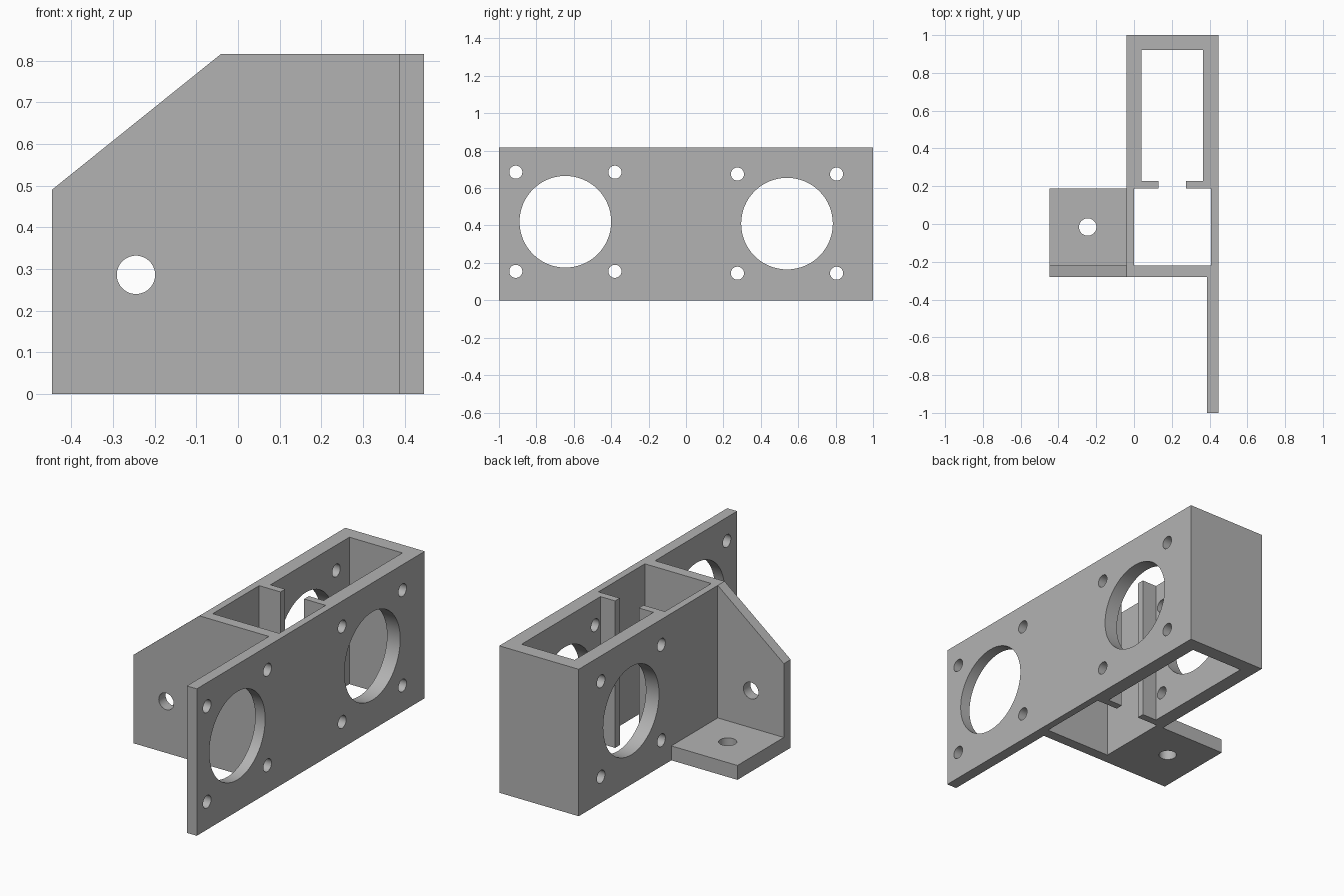
import bpy, bmesh, math
from mathutils import Matrix, Vector

cube = bpy.data.objects.get("Cube")
if cube:
    bpy.data.objects.remove(cube, do_unlink=True)

HEIGHT = 0.816
TAB_Z = 0.08

grey = bpy.data.materials.new("plain_grey")
grey.use_nodes = True
grey.diffuse_color = (0.45, 0.45, 0.45, 1)
grey.node_tree.nodes["Principled BSDF"].inputs["Base Color"].default_value = (0.45, 0.45, 0.45, 1)


def add_object(name, bm):
    bmesh.ops.recalc_face_normals(bm, faces=bm.faces)
    mesh = bpy.data.meshes.new(name)
    bm.to_mesh(mesh)
    bm.free()
    mesh.materials.append(grey)
    obj = bpy.data.objects.new(name, mesh)
    bpy.context.collection.objects.link(obj)
    return obj


def extrude(name, points, direction):
    """Solid made by sweeping a flat outline along a direction."""
    bm = bmesh.new()
    face = bm.faces.new([bm.verts.new(p) for p in points])
    swept = bmesh.ops.extrude_face_region(bm, geom=[face])["geom"]
    verts = [g for g in swept if isinstance(g, bmesh.types.BMVert)]
    bmesh.ops.translate(bm, verts=verts, vec=direction)
    return add_object(name, bm)


def combine(target, tool, operation):
    mod = target.modifiers.new(operation.lower(), 'BOOLEAN')
    mod.operation, mod.solver, mod.object = operation, 'EXACT', tool
    bpy.context.view_layer.objects.active = target
    bpy.ops.object.modifier_apply(modifier=mod.name)
    bpy.data.objects.remove(tool, do_unlink=True)


def drill(target, centre, axis, radius, depth):
    bm = bmesh.new()
    turn = Vector(axis).to_track_quat('Z', 'Y').to_matrix().to_4x4()
    bmesh.ops.create_cone(bm, cap_ends=True, segments=64, radius1=radius, radius2=radius,
                          depth=depth, matrix=Matrix.Translation(centre) @ turn)
    cutter = add_object("drill_cutter", bm)
    cutter.hide_render = True
    combine(target, cutter, 'DIFFERENCE')


# Housing: rectangular frame with the long mounting plate along its left side
outline = [(0.447, -1), (0.447, 1), (-0.041, 1), (-0.041, -0.28), (0.386, -0.28), (0.386, -1)]
bracket = extrude("mounting_bracket", [(x, y, 0) for x, y in outline], (0, 0, HEIGHT))

# Inner opening: front bay and rear bay joined by a slot between two lips
half = [(0.204, -0.22), (0.204, 0.187), (0.073, 0.187), (0.073, 0.228), (0.163, 0.228), (0.163, 0.92)]
mid = 0.203
inner = [(mid + x, y) for x, y in half] + [(mid - x, y) for x, y in reversed(half)]
pocket = extrude("pocket_cutter", [(x, y, -0.1) for x, y in inner], (0, 0, HEIGHT + 0.2))
pocket.hide_render = True
combine(bracket, pocket, 'DIFFERENCE')

# Side wing: sloped front wall and foot tab
wall = [(-0.447, 0), (0.1, 0), (0.1, HEIGHT), (-0.041, HEIGHT), (-0.447, 0.49)]
combine(bracket, extrude("wing_wall", [(x, -0.28, z) for x, z in wall], (0, 0.06, 0)), 'UNION')
tab = [(-0.447, -0.28), (-0.02, -0.28), (-0.02, 0.187), (-0.447, 0.187)]
combine(bracket, extrude("foot_tab", [(x, y, 0) for x, y in tab], (0, 0, TAB_Z)), 'UNION')

# Merge flat regions left by the unions
bm = bmesh.new()
bm.from_mesh(bracket.data)
bmesh.ops.remove_doubles(bm, verts=bm.verts, dist=0.0001)
bmesh.ops.dissolve_limit(bm, angle_limit=math.radians(0.5), verts=bm.verts, edges=bm.edges)
bm.to_mesh(bracket.data)
bm.free()

# Motor openings with four screw holes each; the rear set passes through both walls
for y, z, x, depth in ((-0.645, 0.42, 0.416, 0.3), (0.54, 0.41, 0.2, 1.0)):
    drill(bracket, (x, y, z), (1, 0, 0), 0.245, depth)
    for dy in (-0.265, 0.265):
        for dz in (-0.265, 0.265):
            drill(bracket, (x, y + dy, z + dz), (1, 0, 0), 0.035, depth)

# Screw holes in the wing
drill(bracket, (-0.245, -0.25, 0.286), (0, 1, 0), 0.046, 0.3)
drill(bracket, (-0.245, -0.016, 0.04), (0, 0, 1), 0.046, 0.3)

bpy.ops.object.select_all(action='DESELECT')
bracket.select_set(True)
bpy.context.view_layer.objects.active = bracket
bpy.ops.object.shade_smooth_by_angle(angle=math.radians(30))
